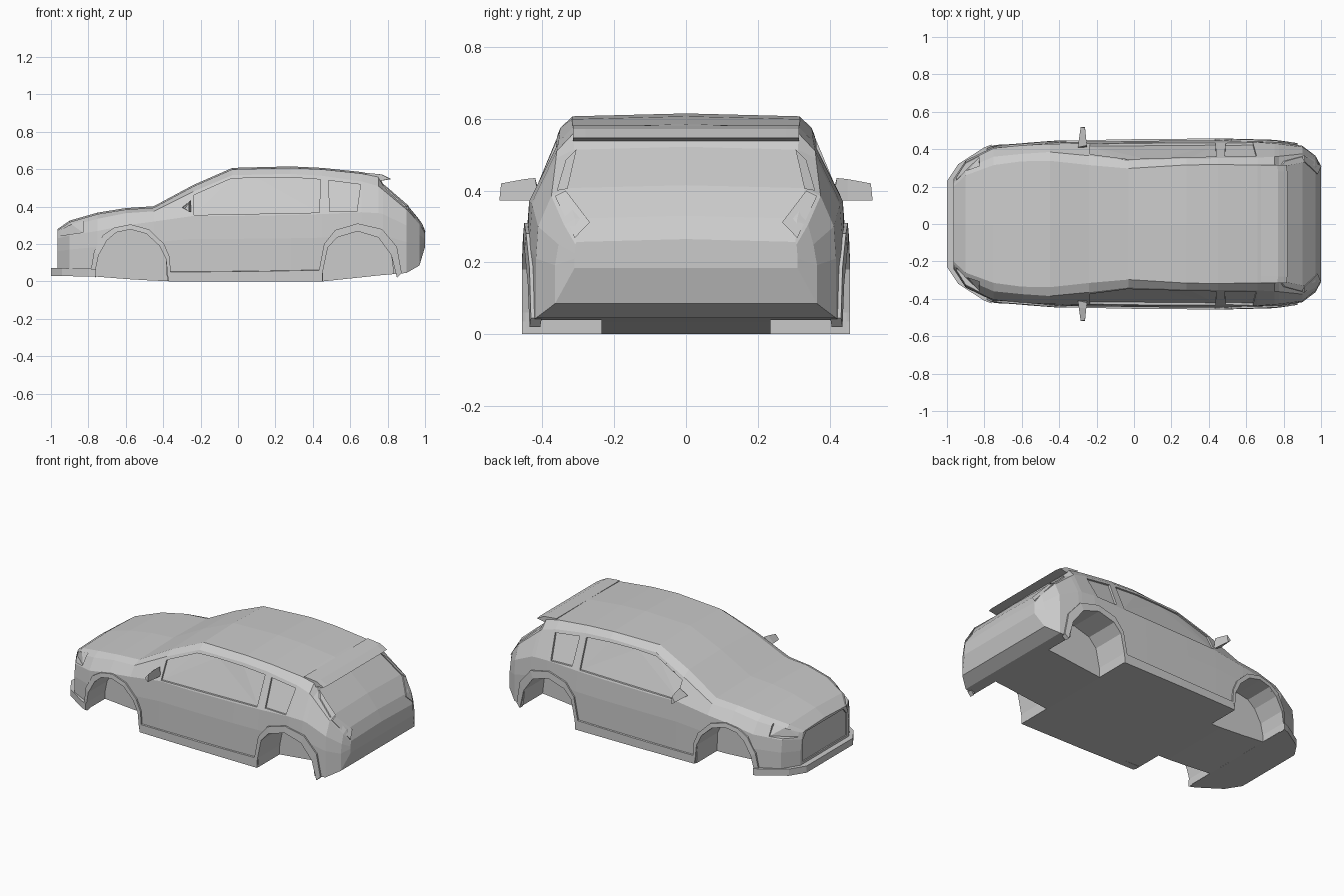
import bpy, bmesh
from mathutils import Vector
from mathutils.bvhtree import BVHTree

if "Cube" in bpy.data.objects:
    bpy.data.objects.remove(bpy.data.objects["Cube"])


def loft(name, rings):
    """Skin a list of equal-length point rings and cap both ends."""
    bm = bmesh.new()
    vs = [[bm.verts.new(p) for p in r] for r in rings]
    n = len(vs[0])
    for a, b in zip(vs, vs[1:]):
        for i in range(n):
            bm.faces.new((a[i], a[(i + 1) % n], b[(i + 1) % n], b[i]))
    bm.faces.new(vs[0])
    bm.faces.new(vs[-1])
    bmesh.ops.recalc_face_normals(bm, faces=bm.faces)
    bmesh.ops.triangulate(bm, faces=[f for f in bm.faces if len(f.verts) > 4])
    me = bpy.data.meshes.new(name)
    bm.to_mesh(me)
    bm.free()
    ob = bpy.data.objects.new(name, me)
    bpy.context.collection.objects.link(ob)
    return ob


def cut(target, cutter):
    cutter.hide_render = True
    m = target.modifiers.new("cut", 'BOOLEAN')
    m.operation, m.solver, m.object = 'DIFFERENCE', 'EXACT', cutter
    bpy.context.view_layer.objects.active = target
    bpy.ops.object.modifier_apply(modifier=m.name)
    bpy.data.objects.remove(cutter)


# Body stations: x, top z, top edge y, rail y, rail z, belt y, belt z, sill y, floor z
stations = [
    (-.965, .280, .200, .215, .265, .230, .230, .240, .035),
    (-.900, .325, .260, .295, .295, .330, .245, .340, .032),
    (-.750, .368, .315, .360, .335, .405, .270, .412, .025),
    (-.600, .392, .335, .375, .365, .420, .300, .430, .013),
    (-.450, .402, .338, .385, .375, .428, .320, .435, .004),
    (-.240, .515, .315, .365, .480, .430, .350, .440, .000),
    (-.030, .607, .297, .340, .568, .435, .350, .443, .000),
    (.280, .615, .316, .350, .575, .437, .355, .447, .000),
    (.450, .607, .318, .352, .565, .437, .360, .447, .000),
    (.660, .585, .315, .355, .535, .437, .370, .444, .022),
    (.750, .567, .314, .360, .510, .430, .365, .440, .032),
    (.775, .522, .312, .362, .490, .428, .360, .438, .034),
    (.900, .415, .332, .375, .385, .412, .300, .418, .045),
    (.970, .330, .310, .340, .305, .355, .250, .365, .085),
    (1.00, .265, .305, .308, .250, .310, .225, .310, .185)]
rings = []
for x, zt, y1, y2, z2, y3, z3, y4, z0 in stations:
    half = [(y1, zt - .008), (y2, z2), (y3, z3), (y4, z0 + (z3 - z0) * .65), (y4, z0)]
    rings.append([(x, 0, zt)] + [(x, y, z) for y, z in half] + [(x, 0, z0)]
                 + [(x, -y, z) for y, z in reversed(half)])
body = loft("car_body", rings)
tree = BVHTree.FromPolygons([v.co.copy() for v in body.data.vertices],
                            [p.vertices[:] for p in body.data.polygons])


def side_y(x, z):
    hit = tree.ray_cast(Vector((x, 2, max(z, .07))), Vector((0, -1, 0)))[0]
    return hit.y if hit else .43


def end_x(y, z, s):
    hit = tree.ray_cast(Vector((s * 2, y, z)), Vector((-s, 0, 0)))[0]
    return hit.x if hit else s * .96


def side_pad(name, pts, depth, out, s):
    """Prism following the side surface, from depth inside to out outside."""
    return loft(name, [[(x, s * (side_y(x, z) + d), z) for x, z in pts] for d in (-depth, out)])


def end_pad(name, pts, depth, out, s):
    return loft(name, [[(end_x(y, z, s) + s * d, y, z) for y, z in pts] for d in (-depth, out)])


# Outlines in side view (x, z)
front_well = [(-.76, -.1), (-.76, .07), (-.745, .14), (-.70, .22), (-.65, .262), (-.575, .278),
              (-.49, .255), (-.42, .19), (-.385, .12), (-.375, -.1)]
rear_well = [(.45, -.1), (.455, .06), (.48, .18), (.53, .235), (.64, .268), (.75, .235),
             (.82, .14), (.85, -.1)]
front_rim = [(-.79, .06), (-.785, .07), (-.77, .16), (-.72, .25), (-.66, .288), (-.575, .305),
             (-.475, .278), (-.395, .20), (-.365, .13), (-.36, .05)]
rear_rim = [(.43, .05), (.435, .07), (.46, .20), (.52, .275), (.64, .31), (.77, .28),
            (.85, .185), (.875, .045)]
door_glass = [(-.235, .355), (-.235, .462), (-.04, .548), (.1, .556), (.28, .556), (.44, .545),
              (.435, .368)]
rear_glass = [(.485, .54), (.655, .518), (.635, .373), (.49, .375)]
headlight = [(-.95, .245), (-.95, .272), (-.89, .305), (-.825, .325), (-.83, .262)]

for s in (1, -1):
    # wheel wells
    for pts in (front_well, rear_well):
        cut(body, loft("well_cutter", [[(x, s * y, z) for x, z in pts] for y in (.235, .6)]))
    # window and headlight recesses
    for pts in (door_glass, rear_glass):
        cut(body, side_pad("window_cutter", pts, .012, .15, s))
    cut(body, side_pad("headlight_cutter", headlight, .008, .15, s))

    # wheel arch trims
    for name, rim, well in (("front_arch", front_rim, front_well), ("rear_arch", rear_rim, rear_well)):
        strip = []
        for (xo, zo), (xi, zi) in zip(rim, well):
            zi = max(zi, .02)
            yo, yi = side_y(xo, zo), side_y(xi, zi)
            strip.append([(xo, s * (yo - .02), zo), (xo, s * (yo + .010), zo),
                          (xi, s * (yi + .010), zi), (xi, s * (yi - .02), zi)])
        loft(name, strip)

    # side sill
    loft("side_sill", [[(x, s * .40, 0), (x, s * y, 0), (x, s * y, z), (x, s * .40, z + .01)]
                       for x, y, z in ((-.372, .446, .05), (.03, .454, .053), (.452, .457, .06))])
    # door mirror
    loft("door_mirror", [[(-.30, s * .41, .395), (-.25, s * .41, .372), (-.25, s * .42, .435)],
                         [(-.295, s * .45, .395), (-.255, s * .45, .372), (-.255, s * .45, .432)],
                         [(-.285, s * .518, .39), (-.262, s * .52, .372), (-.262, s * .515, .42)]])
    # tail light and rear pillar fin
    end_pad("tail_light", [(s * y, z) for y, z in
                           ((.335, .40), (.365, .385), (.31, .268), (.268, .312))], .02, .008, s=1)
    end_pad("rear_pillar_fin", [(s * y, z) for y, z in
                                ((.305, .515), (.335, .485), (.36, .40), (.33, .405))], .02, .01, s=1)

# grille recess
cut(body, end_pad("grille_cutter", [(-.185, .262), (.185, .262), (.215, .225), (.215, .085),
                                    (-.215, .085), (-.215, .225)], .008, .1, -1))

# front bumper lip
plan = [(-1, .23), (-.94, .32), (-.80, .41), (-.762, .425)]
plan += [(x, -y) for x, y in reversed(plan)]
loft("front_lip", [[(x, y, z + (x + 1) * k) for x, y in plan] for z, k in ((.03, -.02), (.072, -.02))])

# roof spoiler
profile = [(.68, .581), (.77, .572), (.82, .547), (.765, .538), (.70, .55)]
loft("roof_spoiler", [[(.68 + (x - .68) * k, y, z) for x, z in profile]
                      for y, k in ((-.315, .96), (-.28, 1), (.28, 1), (.315, .96))])
